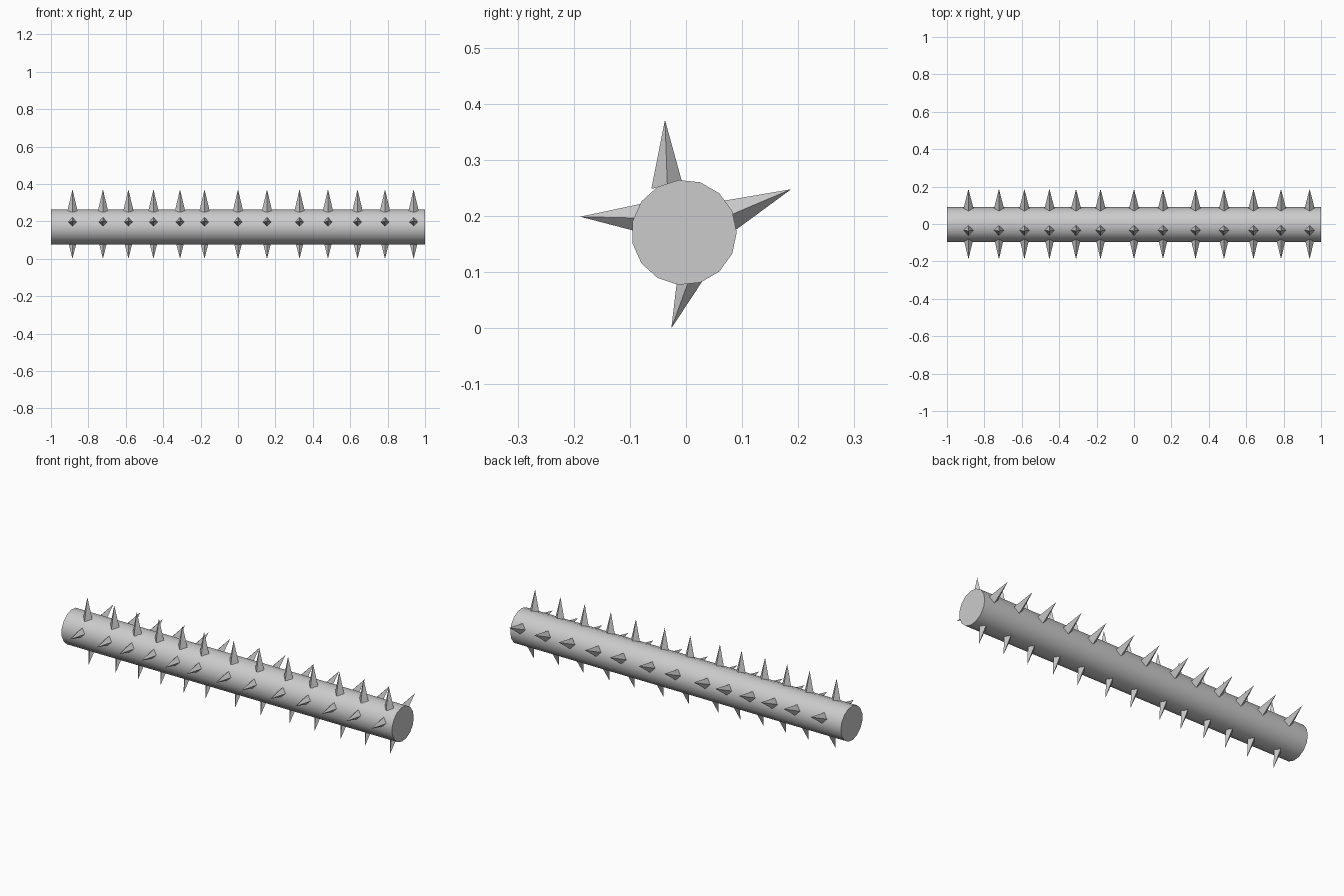
import bpy, math
from mathutils import Vector, Matrix

if "Cube" in bpy.data.objects:
    bpy.data.objects.remove(bpy.data.objects["Cube"])

R, CY, CZ = 0.0939, -0.0035, 0.171

# 15-sided log body lying along x
bpy.ops.mesh.primitive_cylinder_add(vertices=15, radius=R, depth=2)
log = bpy.context.object
log.name = "log_body"
# local +y (first vertex) -> world +y, local z -> world x
log.data.transform(Matrix(((0, 0, 1, 0), (0, 1, 0, CY), (-1, 0, 0, CZ), (0, 0, 0, 1))))
bpy.ops.object.shade_smooth_by_angle(angle=math.radians(30))

# spike stations along the log, and (tip y, tip z, axis angle) for each row
stations = [-.885, -.722, -.586, -.452, -.31, -.179, 0,
            .155, .329, .481, .639, .786, .939]
rows = {
    "top": (-.0375, .3715, 92.1),
    "front": (-.1885, .199, 181.3 - 2.6),
    "back": (.1875, .248, 23),
    "bottom": (-.0262, .0, 249.9),
}
LENGTH, BASE = 0.121, 0.0286


def spike_row(name, tip_y, tip_z, angle):
    """One row of four-sided pyramids with corners along and across the log."""
    a = math.radians(angle)
    axis = Vector((0, math.cos(a), math.sin(a)))
    side = Vector((0, -math.sin(a), math.cos(a)))
    along = Vector((1, 0, 0))
    verts, faces = [], []
    for x in stations:
        tip = Vector((x, tip_y, tip_z))
        base = tip - axis * LENGTH
        n = len(verts)
        verts += [base + along * BASE, base + side * BASE,
                  base - along * BASE, base - side * BASE, tip]
        faces += [(n + i, n + (i + 1) % 4, n + 4) for i in range(4)]
        faces.append((n + 3, n + 2, n + 1, n))
    mesh = bpy.data.meshes.new(name)
    mesh.from_pydata(verts, [], faces)
    mesh.update()
    bpy.context.collection.objects.link(bpy.data.objects.new(name, mesh))


for row, params in rows.items():
    spike_row(row + "_spikes", *params)
